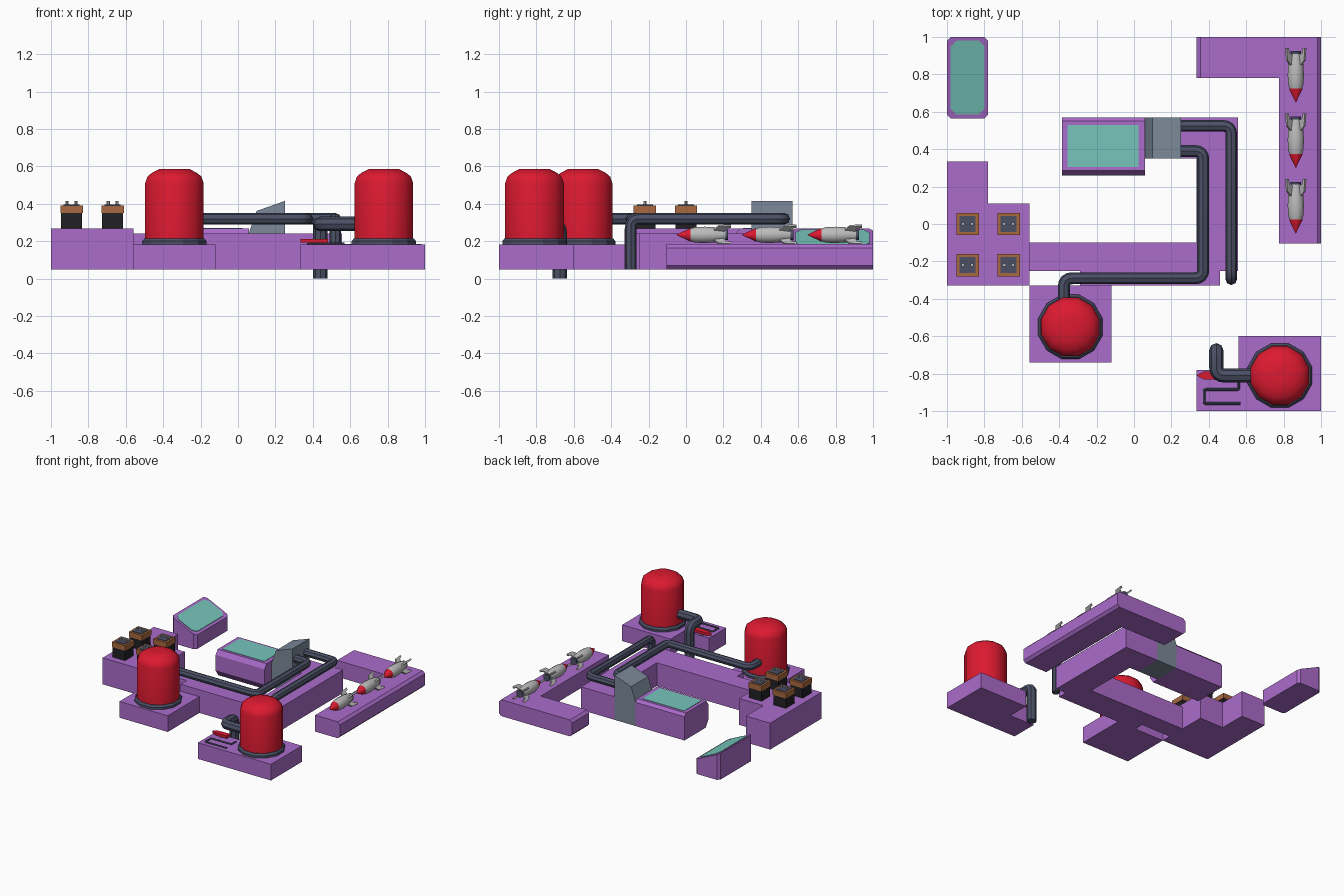
import bpy, bmesh, math
from mathutils import Vector, Matrix

if "Cube" in bpy.data.objects:
    bpy.data.objects.remove(bpy.data.objects["Cube"])


def mat(name, rgb):
    m = bpy.data.materials.new(name)
    m.diffuse_color = (*rgb, 1)
    m.use_nodes = True
    m.node_tree.nodes["Principled BSDF"].inputs["Base Color"].default_value = m.diffuse_color
    return m


PURPLE = mat("purple", (0.41, 0.15, 0.60))
RED = mat("red", (0.72, 0.01, 0.03))
SLATE = mat("slate", (0.07, 0.08, 0.13))
TEAL = mat("teal", (0.18, 0.56, 0.50))
BLACK = mat("black", (0.015, 0.015, 0.018))
COPPER = mat("copper", (0.40, 0.14, 0.05))
STEEL = mat("steel", (0.20, 0.25, 0.32))
SILVER = mat("silver", (0.50, 0.50, 0.50))


def finish(name, bm, m, smooth=False):
    bmesh.ops.recalc_face_normals(bm, faces=bm.faces)
    me = bpy.data.meshes.new(name)
    bm.to_mesh(me)
    bm.free()
    ob = bpy.data.objects.new(name, me)
    bpy.context.collection.objects.link(ob)
    me.materials.append(m)
    if smooth:
        bpy.context.view_layer.objects.active = ob
        ob.select_set(True)
        bpy.ops.object.shade_smooth_by_angle(angle=math.radians(40))
        ob.select_set(False)
    return ob


def prism(name, pts, lo, hi, axis, m, edge_filter=None, bev=0.02):
    """Extrude a 2D outline along an axis, optionally bevelling chosen edges."""
    place = {"z": lambda a, b, t: (a, b, t), "y": lambda a, b, t: (a, t, b),
             "x": lambda a, b, t: (t, a, b)}[axis]
    bm = bmesh.new()
    f = bm.faces.new([bm.verts.new(place(a, b, lo)) for a, b in pts])
    ext = bmesh.ops.extrude_face_region(bm, geom=[f])["geom"]
    d = Vector(place(0, 0, hi - lo))
    bmesh.ops.translate(bm, vec=d, verts=[v for v in ext if isinstance(v, bmesh.types.BMVert)])
    bmesh.ops.recalc_face_normals(bm, faces=bm.faces)
    if edge_filter:
        es = [e for e in bm.edges if edge_filter(e.verts[0].co, e.verts[1].co)]
        bmesh.ops.bevel(bm, geom=es, offset=bev, segments=1, affect="EDGES")
    return finish(name, bm, m)


def rect(x0, x1, y0, y1):
    return [(x0, y0), (x1, y0), (x1, y1), (x0, y1)]


def lathe(name, prof, n, m, origin, rot=Matrix(), smooth=True):
    """Spin a (radius, height) profile around local z."""
    bm = bmesh.new()
    rings = []
    for r, h in prof:
        rings.append([bm.verts.new((r * math.cos(2 * math.pi * (i + .5) / n),
                                    r * math.sin(2 * math.pi * (i + .5) / n), h)) for i in range(n)])
    for a, b in zip(rings, rings[1:]):
        for i in range(n):
            j = (i + 1) % n
            bm.faces.new((a[i], a[j], b[j], b[i]))
    bm.faces.new(rings[0])
    bm.faces.new(rings[-1])
    bmesh.ops.transform(bm, matrix=Matrix.Translation(origin) @ rot, verts=bm.verts)
    return finish(name, bm, m, smooth)


def pipe(name, pts, r, m=SLATE, bend=0.045):
    """Round tube along a path with softened corners."""
    P = [Vector(p) for p in pts]
    path = [P[0]]
    for a, b, c in zip(P, P[1:], P[2:]):
        s, e = b + (a - b).normalized() * bend, b + (c - b).normalized() * bend
        for t in (0, .25, .5, .75, 1):
            path.append(s * (1 - t) ** 2 + b * 2 * t * (1 - t) + e * t * t)
    path.append(P[-1])
    cu = bpy.data.curves.new(name, "CURVE")
    cu.dimensions = "3D"
    cu.bevel_depth, cu.bevel_resolution, cu.use_fill_caps = r, 2, True
    sp = cu.splines.new("POLY")
    sp.points.add(len(path) - 1)
    for q, p in zip(sp.points, path):
        q.co = (*p, 1)
    cu.materials.append(m)
    ob = bpy.data.objects.new(name, cu)
    bpy.context.collection.objects.link(ob)
    bpy.context.view_layer.objects.active = ob
    ob.select_set(True)
    bpy.ops.object.convert(target="MESH")
    bpy.ops.object.shade_smooth_by_angle(angle=math.radians(40))
    ob.select_set(False)


# Platforms
prism("battery_platform", [(-1, -.33), (-.56, -.33), (-.56, .11), (-.78, .11), (-.78, .335), (-1, .335)],
      .05, .267, "z", PURPLE)
prism("left_tank_platform", rect(-.56, -.12, -.74, -.33), .05, .183, "z", PURPLE)
prism("right_tank_platform", [(.335, -1), (1, -1), (1, -.6), (.56, -.6), (.56, -.78), (.335, -.78)],
      .05, .183, "z", PURPLE)
prism("pipe_platform", [(-.56, -.1), (.335, -.1), (.335, .35), (.25, .35), (.25, .57), (.555, .57),
                        (.555, -.25), (.46, -.25), (.46, -.33), (-.29, -.33), (-.29, -.25), (-.56, -.25)],
      .05, .24, "z", PURPLE)
prism("missile_platform", [(.775, -.105), (1, -.105), (1, 1), (.335, 1), (.335, .78), (.775, .78)],
      .05, .185, "z", PURPLE,
      lambda a, b: abs(a.z - b.z) < .001 and (min(a.x, b.x) > .99 or max(a.x, b.x) < .34))

# Central console with screen and pipe hood
prism("console", [(.285, .267), (.26, .23), (.26, .1), (.295, .05), (.57, .05), (.57, .245), (.55, .267)],
      -.385, .06, "x", PURPLE)
prism("console_screen", rect(-.355, .025, .305, .53), .26, .27, "z", TEAL)
prism("pipe_hood", [(.06, .05), (.25, .05), (.25, .415), (.1, .362), (.06, .25)], .35, .57, "y", STEEL)

# Tilted corner monitor
prism("monitor_case", [(-1, .05), (-.78, .05), (-.78, .165), (-1, .267)], .565, 1, "y", PURPLE,
      lambda a, b: abs(a.x - b.x) < .001 and abs(a.y - b.y) < .001)
c = .03
x0, x1, y0, y1 = -.98, -.80, .585, .98
scr = prism("monitor_screen", [(x0 + c, y0), (x1 - c, y0), (x1, y0 + c), (x1, y1 - c),
                               (x1 - c, y1), (x0 + c, y1), (x0, y1 - c), (x0, y0 + c)], 0, .01, "z", TEAL)
for v in scr.data.vertices:
    v.co.z += .265 - (v.co.x + 1) * .102 / .22 - .004

# Tanks
for side, x, y in (("left", -.34, -.55), ("right", .78, -.81)):
    lathe(side + "_tank", [(.162, .19), (.162, .51), (.15, .545), (.125, .565), (.085, .585), (.03, .587)],
          12, RED, (x, y, 0))
    lathe(side + "_tank_foot", [(.178, .18), (.178, .2), (.166, .215)], 12, SLATE, (x, y, 0), smooth=False)

# Pipes
pipe("inner_pipe", [(.2, .39, .32), (.37, .39, .32), (.37, -.29, .32), (-.375, -.29, .32), (-.375, -.46, .32)], .032)
pipe("outer_pipe", [(.2, .525, .32), (.52, .525, .32), (.52, -.295, .32), (.52, -.295, .05)], .031)
pipe("drain_pipe", [(.68, -.81, .293), (.44, -.81, .293), (.44, -.675, .293), (.44, -.675, 0)], .038)

# Thin floor hose and red lever
pipe("floor_hose", [(.57, -.96, .186), (.375, -.96, .186), (.375, -.885, .186), (.56, -.885, .186),
                    (.56, -.83, .186)], .007, bend=.008)
prism("lever", [(.335, -.81), (.37, -.83), (.48, -.835), (.48, -.785), (.37, -.79)], .192, .212, "z", RED)
prism("lever_stem", rect(.40, .43, -.825, -.795), .18, .195, "z", SLATE)

# Batteries
for i, (x, y) in enumerate([(a, b) for a in (-.89, -.67) for b in (0, -.22)]):
    n = "battery_%d_" % (i + 1)

    def sq(h, dx=0):
        return rect(x + dx - h, x + dx + h, y - h, y + h)
    prism(n + "body", sq(.056), .26, .35, "z", BLACK)
    prism(n + "cap", sq(.06), .35, .392, "z", COPPER)
    prism(n + "top", sq(.043), .385, .396, "z", SLATE)
    for s in (-1, 1):
        lathe(n + "terminal", [(.009, .39), (.009, .415)], 8, SILVER, (x + s * .024, y, 0))

# Missiles pointing to the front
ROT = Matrix.Rotation(-math.pi / 2, 4, "X")
for k, ty in enumerate((-.05, .30, .65)):
    n = "missile_%d_" % (k + 1)
    o = Vector((.865, ty, .234))
    lathe(n + "nose", [(.001, 0), (.036, .07), (.036, .078)], 12, RED, o, ROT)
    lathe(n + "body", [(.036, .075), (.043, .1), (.045, .15), (.042, .2), (.032, .26)], 12, SILVER, o, ROT)
    lathe(n + "nozzle", [(.026, .255), (.03, .275)], 12, SLATE, o, ROT)
    for q in range(4):
        fin = prism(n + "fin", [(.03, .19), (.068, .225), (.074, .29), (.058, .29), (.052, .262), (.025, .255)],
                    -.006, .006, "z", SILVER)
        fin.data.transform(Matrix.Translation(o) @ Matrix.Rotation(math.pi / 4 + q * math.pi / 2, 4, "Y"))
